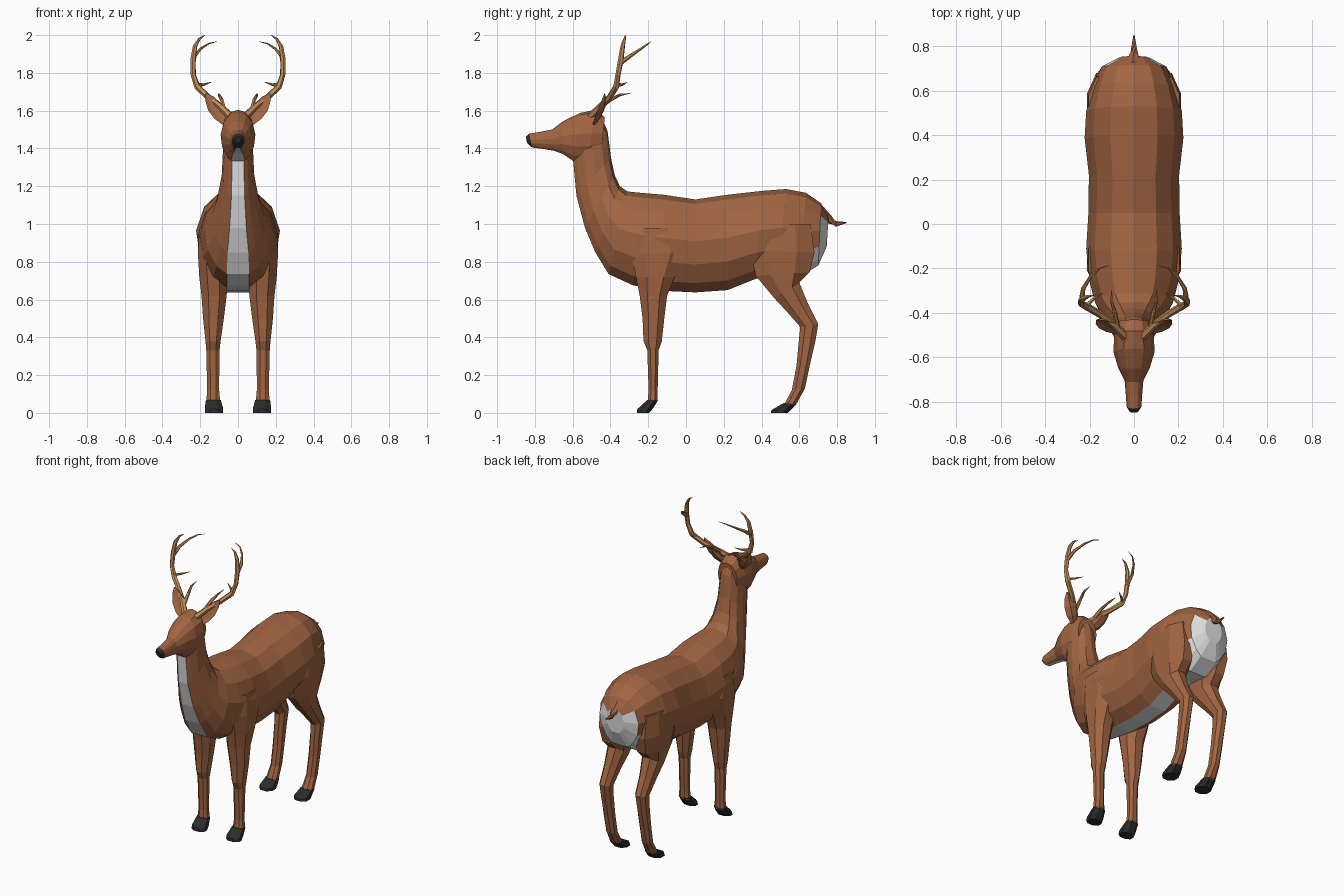
import bpy, bmesh
from mathutils import Vector


def material(name, rgb):
    m = bpy.data.materials.new(name)
    m.diffuse_color = (*rgb, 1)
    return m


BROWN = material("brown fur", (0.36, 0.13, 0.055))
WHITE = material("white fur", (0.78, 0.78, 0.78))
DARK = material("dark hoof", (0.025, 0.025, 0.025))
HORN = material("antler tan", (0.55, 0.27, 0.10))


def loft(name, parts, mats, mirror=False, rule=None):
    """Skin each list of rings into a capped shell; rule(face) gives the colour."""
    bm = bmesh.new()
    for rings in parts:
        vs = [[bm.verts.new(p) for p in r] for r in rings]
        n = len(vs[0])
        for a, b in zip(vs, vs[1:]):
            for i in range(n):
                j = (i + 1) % n
                bm.faces.new((a[i], a[j], b[j], b[i]))
        bm.faces.new(vs[0])
        bm.faces.new(vs[-1])
    bmesh.ops.recalc_face_normals(bm, faces=bm.faces)
    if rule:
        for f in bm.faces:
            f.material_index = rule(f)
    me = bpy.data.meshes.new(name)
    bm.to_mesh(me)
    bm.free()
    for m in mats:
        me.materials.append(m)
    ob = bpy.data.objects.new(name, me)
    bpy.context.collection.objects.link(ob)
    if mirror:
        ob.modifiers.new("mirror", "MIRROR").use_mirror_merge = False
    return ob


HALF = [(0.65, 0.1), (0.92, 0.3), (1.0, 0.55), (0.82, 0.8), (0.48, 0.95)]


def torso_ring(ty, tz, by, bz, w):
    """Symmetric section between a top and a bottom point, flat underneath."""
    side = [(min(0.4 * w, 0.058), 0)] + [(u * w, t) for u, t in HALF]
    pts = side + [(0, 1)] + [(-x, t) for x, t in reversed(side)]
    return [(x, by + (ty - by) * t, bz + (tz - bz) * t) for x, t in pts]


def leg_ring(fy, fz, by, bz, x0, x1):
    """Eight-sided section between a front and a back point."""
    box = [(0.28, 0), (0.72, 0), (1, 0.28), (1, 0.72),
           (0.72, 1), (0.28, 1), (0, 0.72), (0, 0.28)]
    return [(x0 + (x1 - x0) * u, fy + (by - fy) * v, fz + (bz - fz) * v)
            for u, v in box]


def tube(points, radii, sides=6):
    """Tapered tube rings along a path."""
    from math import cos, sin, tau
    pts = [Vector(p) for p in points]
    rings = []
    for i, p in enumerate(pts):
        d = (pts[min(i + 1, len(pts) - 1)] - pts[max(i - 1, 0)]).normalized()
        u = d.cross(Vector((0.3, 1, 0.1))) if abs(d.y) < 0.85 else d.cross(Vector((1, 0, 0)))
        u.normalize()
        v = d.cross(u)
        rings.append([p + (u * cos(tau * k / sides) + v * sin(tau * k / sides)) * radii[i]
                      for k in range(sides)])
    return rings


def is_under(f):
    # the flat strip along the underside, found by its bottom edge on the centre line
    xs = [v.co.x for v in f.verts]
    return len(xs) == 4 and abs(sum(xs)) < 1e-5


# body and neck
body = [(0.755, 1.04, 0.745, 0.88, 0.065), (0.715, 1.11, 0.70, 0.78, 0.145),
        (0.635, 1.165, 0.60, 0.72, 0.185), (0.53, 1.185, 0.48, 0.73, 0.215),
        (0.40, 1.175, 0.37, 0.71, 0.222), (0.22, 1.155, 0.22, 0.65, 0.203),
        (0.05, 1.13, 0.05, 0.638, 0.205), (-0.12, 1.155, -0.10, 0.645, 0.215),
        (-0.24, 1.165, -0.28, 0.675, 0.20), (-0.31, 1.172, -0.41, 0.735, 0.175),
        (-0.35, 1.20, -0.48, 0.85, 0.14), (-0.378, 1.26, -0.535, 0.98, 0.11),
        (-0.397, 1.35, -0.58, 1.15, 0.086), (-0.415, 1.49, -0.598, 1.34, 0.078),
        (-0.45, 1.575, -0.58, 1.38, 0.07)]


def body_colour(f):
    c = f.calc_center_median()
    rump = c.y > 0.6 and c.z < 1.02 and abs(c.x) < 0.15
    return 1 if rump or is_under(f) else 0


loft("body", [[torso_ring(*r) for r in body]], [BROWN, WHITE], rule=body_colour)

# head with dark nose and pale chin
head = [(-0.848, 1.462, -0.842, 1.43, 0.018), (-0.83, 1.478, -0.815, 1.405, 0.033),
        (-0.77, 1.488, -0.76, 1.398, 0.037), (-0.71, 1.50, -0.70, 1.388, 0.042),
        (-0.65, 1.545, -0.65, 1.37, 0.07), (-0.56, 1.588, -0.60, 1.335, 0.092),
        (-0.48, 1.605, -0.52, 1.33, 0.09), (-0.43, 1.565, -0.45, 1.37, 0.072)]


def head_colour(f):
    if f.calc_center_median().y < -0.82:
        return 2
    return 1 if is_under(f) else 0


loft("head", [[torso_ring(*r) for r in head]], [BROWN, WHITE, DARK], rule=head_colour)

# front legs and hooves
front = [(-0.27, 0.98, -0.05, 0.98, 0.08, 0.205), (-0.29, 0.84, 0.0, 0.85, 0.06, 0.212),
         (-0.265, 0.72, -0.06, 0.72, 0.055, 0.205), (-0.245, 0.62, -0.10, 0.62, 0.06, 0.193),
         (-0.23, 0.5, -0.115, 0.5, 0.075, 0.185), (-0.225, 0.38, -0.128, 0.38, 0.092, 0.172),
         (-0.205, 0.33, -0.145, 0.33, 0.098, 0.168), (-0.198, 0.12, -0.15, 0.12, 0.1, 0.163),
         (-0.203, 0.06, -0.15, 0.06, 0.094, 0.168)]
loft("front_legs", [[leg_ring(*r) for r in front]], [BROWN], mirror=True)
hoof = [(-0.205, 0.068, -0.148, 0.068, 0.091, 0.17), (-0.258, 0.02, -0.17, 0.03, 0.08, 0.176),
        (-0.26, 0, -0.195, 0, 0.08, 0.176)]
loft("front_hooves", [[leg_ring(*r) for r in hoof]], [DARK], mirror=True)

# hind legs and hooves
hind = [(0.37, 1.0, 0.66, 1.0, 0.08, 0.205), (0.34, 0.86, 0.68, 0.85, 0.06, 0.212),
        (0.37, 0.725, 0.655, 0.745, 0.055, 0.20), (0.465, 0.61, 0.60, 0.69, 0.068, 0.188),
        (0.53, 0.54, 0.645, 0.58, 0.085, 0.177), (0.605, 0.455, 0.70, 0.47, 0.095, 0.17),
        (0.597, 0.38, 0.685, 0.38, 0.1, 0.166), (0.585, 0.25, 0.655, 0.25, 0.1, 0.165),
        (0.56, 0.12, 0.63, 0.13, 0.1, 0.163), (0.52, 0.045, 0.58, 0.04, 0.094, 0.168)]
loft("hind_legs", [[leg_ring(*r) for r in hind]], [BROWN], mirror=True)
hoof = [(0.517, 0.052, 0.585, 0.046, 0.091, 0.17), (0.452, 0.015, 0.56, 0.02, 0.08, 0.176),
        (0.45, 0, 0.54, 0, 0.08, 0.176)]
loft("hind_hooves", [[leg_ring(*r) for r in hoof]], [DARK], mirror=True)

# tail
loft("tail", [tube([(0, 0.71, 1.07), (0, 0.755, 1.025), (0, 0.795, 1.0), (0, 0.85, 1.008)],
                   [0.028, 0.024, 0.014, 0.003])], [BROWN])

# ears: cupped leaves
base, tip = Vector((0.07, -0.49, 1.535)), Vector((0.168, -0.432, 1.69))
across, back = Vector((0.78, -0.25, -0.45)), Vector((-0.1, 0.9, -0.3))
ear = []
for t, w in [(0, 0.018), (0.25, 0.038), (0.55, 0.043), (0.82, 0.028), (1, 0.004)]:
    c = base.lerp(tip, t)
    ear.append([c - across * w, c - across * w * 0.4 + back * w * 0.25,
                c + across * w * 0.4 + back * w * 0.25, c + across * w,
                c + across * w * 0.5 + back * w * 0.7, c - across * w * 0.5 + back * w * 0.7])
loft("ears", [ear], [BROWN], mirror=True)

# antlers: main beam and tines
beam = tube([(0.035, -0.51, 1.565), (0.09, -0.455, 1.62), (0.155, -0.405, 1.67),
             (0.215, -0.37, 1.725), (0.237, -0.36, 1.79), (0.238, -0.345, 1.87),
             (0.228, -0.335, 1.94), (0.205, -0.325, 1.98), (0.175, -0.32, 2.0)],
            [0.021, 0.017, 0.016, 0.017, 0.014, 0.015, 0.012, 0.007, 0.001])
upper = tube([(0.237, -0.35, 1.85), (0.228, -0.29, 1.893), (0.195, -0.235, 1.93),
              (0.155, -0.2, 1.955), (0.11, -0.185, 1.966)],
             [0.013, 0.01, 0.007, 0.004, 0.001])
inner = tube([(0.215, -0.37, 1.735), (0.18, -0.335, 1.738), (0.14, -0.31, 1.752)],
             [0.011, 0.007, 0.001])
brow = tube([(0.075, -0.465, 1.61), (0.085, -0.405, 1.655), (0.1, -0.35, 1.683),
             (0.102, -0.295, 1.692)], [0.013, 0.01, 0.007, 0.001])
loft("antlers", [beam, upper, inner, brow], [HORN], mirror=True)
